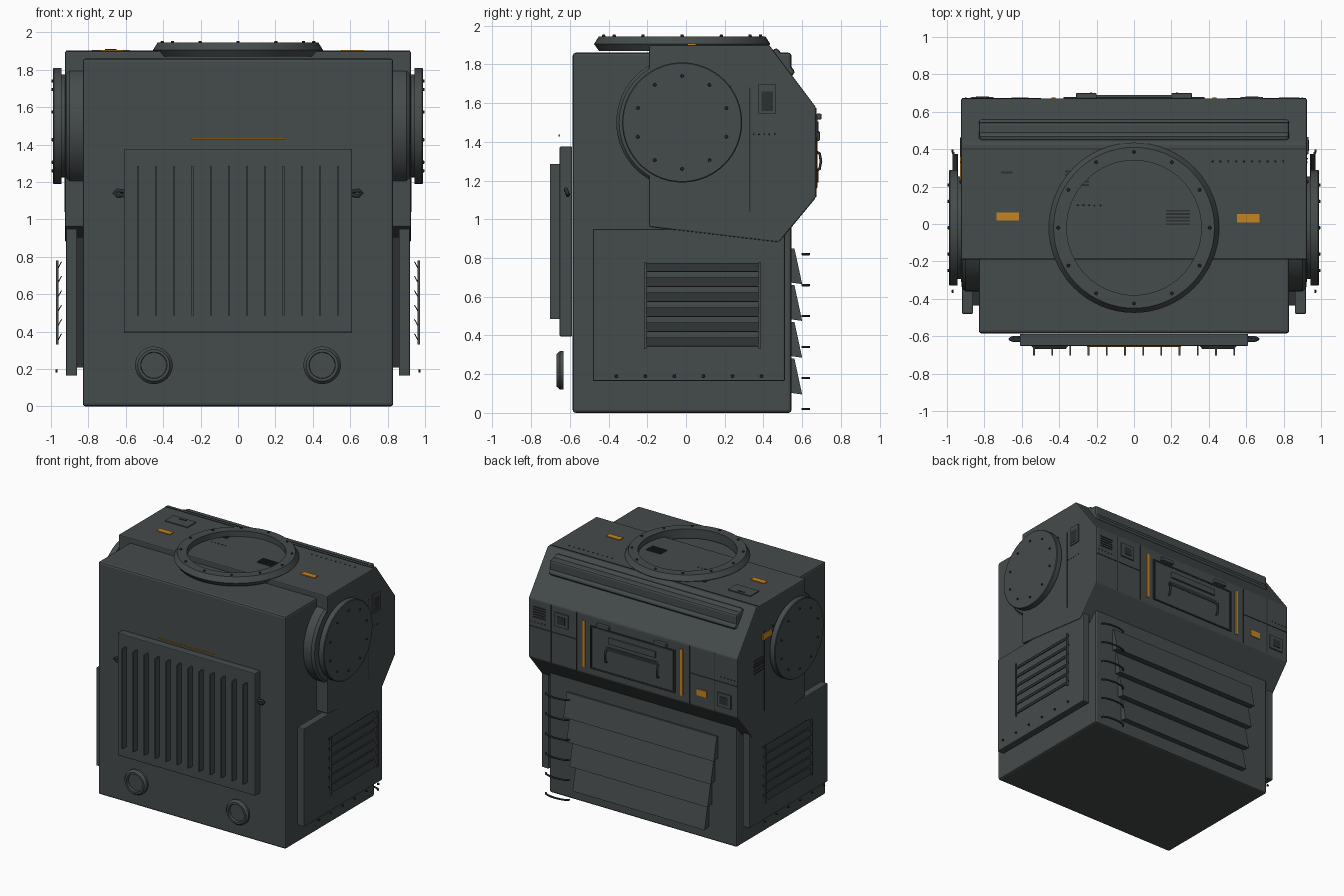
import bpy, bmesh, math
from mathutils import Vector, Matrix

cube = bpy.data.objects.get("Cube")
if cube:
    bpy.data.objects.remove(cube, do_unlink=True)


def material(name, rgb):
    m = bpy.data.materials.new(name)
    m.use_nodes = True
    m.diffuse_color = (*rgb, 1)
    m.node_tree.nodes["Principled BSDF"].inputs["Base Color"].default_value = (*rgb, 1)
    return m


GREY = material("slate grey", (0.060, 0.070, 0.072))
DARK = material("dark slate", (0.025, 0.029, 0.030))
AMBER = material("amber", (0.56, 0.23, 0.015))


def finish(name, bm, mat, bevel=0, smooth=False):
    bmesh.ops.recalc_face_normals(bm, faces=bm.faces)
    mesh = bpy.data.meshes.new(name)
    bm.to_mesh(mesh)
    bm.free()
    mesh.materials.append(mat)
    ob = bpy.data.objects.new(name, mesh)
    bpy.context.collection.objects.link(ob)
    if bevel:
        mod = ob.modifiers.new("Bevel", 'BEVEL')
        mod.width, mod.segments = bevel, 2
    if smooth:
        bpy.ops.object.select_all(action='DESELECT')
        ob.select_set(True)
        bpy.context.view_layer.objects.active = ob
        bpy.ops.object.shade_smooth_by_angle(angle=math.radians(35))
    return ob


def box(name, centre, size, mat=GREY, bevel=0, rot=None):
    bm = bmesh.new()
    bmesh.ops.create_cube(bm, size=1)
    bmesh.ops.scale(bm, vec=size, verts=bm.verts)
    if rot:
        bmesh.ops.rotate(bm, matrix=rot, verts=bm.verts)
    bmesh.ops.translate(bm, vec=centre, verts=bm.verts)
    return finish(name, bm, mat, bevel)


def prism(name, profile, half, mat=GREY, bevel=0):
    """Extrude a (y, z) profile along x, from -half to +half."""
    bm = bmesh.new()
    face = bm.faces.new([bm.verts.new((-half, y, z)) for y, z in profile])
    ext = bmesh.ops.extrude_face_region(bm, geom=[face])
    moved = [v for v in ext["geom"] if isinstance(v, bmesh.types.BMVert)]
    bmesh.ops.translate(bm, vec=(2 * half, 0, 0), verts=moved)
    return finish(name, bm, mat, bevel)


def lathe(name, profile, centre, axis, closed=False, mat=GREY, steps=64):
    """Turn an (radius, height) profile around the given axis."""
    bm = bmesh.new()
    pts = [bm.verts.new((r, 0, h)) for r, h in profile]
    pairs = list(zip(pts, pts[1:])) + ([(pts[-1], pts[0])] if closed else [])
    edges = [bm.edges.new(p) for p in pairs]
    bmesh.ops.spin(bm, geom=pts + edges, axis=(0, 0, 1), cent=(0, 0, 0),
                   angle=math.tau, steps=steps)
    bmesh.ops.remove_doubles(bm, verts=bm.verts, dist=1e-4)
    turn = Vector((0, 0, 1)).rotation_difference(Vector(axis)).to_matrix()
    bmesh.ops.rotate(bm, matrix=turn, verts=bm.verts)
    bmesh.ops.translate(bm, vec=centre, verts=bm.verts)
    return finish(name, bm, mat, smooth=True)


def bolts(name, points, axis, radius=0.01, height=0.012, mat=DARK):
    bm = bmesh.new()
    turn = Vector((0, 0, 1)).rotation_difference(Vector(axis)).to_matrix().to_4x4()
    for p in points:
        bmesh.ops.create_cone(bm, cap_ends=True, segments=8, radius1=radius,
                              radius2=radius * 0.7, depth=height,
                              matrix=Matrix.Translation(p) @ turn)
    return finish(name, bm, mat)


def rod(name, points, radius, mat=DARK):
    curve = bpy.data.curves.new(name, 'CURVE')
    curve.dimensions = '3D'
    curve.bevel_depth, curve.bevel_resolution = radius, 1
    curve.use_fill_caps = True
    spline = curve.splines.new('POLY')
    spline.points.add(len(points) - 1)
    for sp, p in zip(spline.points, points):
        sp.co = (*p, 1)
    curve.materials.append(mat)
    ob = bpy.data.objects.new(name, curve)
    bpy.context.collection.objects.link(ob)


def around(count):
    return [(math.cos(k * math.tau / count), math.sin(k * math.tau / count))
            for k in range(count)]


# Main cabinet and the wider upper housing
box("main_body", (0, -0.02, 0.93), (1.66, 1.13, 1.86), bevel=0.015)
prism("upper_housing", [(-0.19, 0.96), (0.48, 0.88), (0.67, 1.11), (0.67, 1.58),
                        (0.43, 1.90), (-0.19, 1.90)], 0.925, bevel=0.008)
slope = Matrix.Rotation(-math.atan2(0.32, 0.24), 3, 'X')
box("slope_bar", (0, 0.502, 1.811), (1.66, 0.165, 0.04), bevel=0.018, rot=slope)

# Roof ring with bolts
lathe("roof_ring", [(0.36, 1.87), (0.43, 1.87), (0.455, 1.905), (0.43, 1.945), (0.36, 1.945)],
      (0, -0.02, 0), (0, 0, 1), closed=True)
bolts("roof_ring_bolts", [(0.405 * c, -0.02 + 0.405 * s, 1.948) for c, s in around(12)], (0, 0, 1))

# Roof hatch, vents, seams and plates
box("roof_seam", (0, 0.40, 1.901), (1.84, 0.006, 0.004), DARK)
box("roof_hatch", (-0.68, 0.245, 1.903), (0.2, 0.11, 0.008), GREY)
box("roof_hatch_slot", (-0.68, 0.275, 1.908), (0.06, 0.012, 0.004), DARK)
for x, y in ((-0.305, 0.245), (0.235, 0.035)):
    for k in range(5):
        box("roof_vent", (x, y + (k - 2) * 0.018, 1.902), (0.13, 0.009, 0.006), DARK)
for x, y in ((-0.675, 0.04), (0.61, 0.03)):
    box("roof_plate", (x, y, 1.903), (0.12, 0.045, 0.007), AMBER)
bolts("roof_rivets", [(0.42 + k * 0.042, 0.335, 1.901) for k in range(10)]
      + [(-0.3 + k * 0.03, 0.1, 1.901) for k in range(5)], (0, 0, 1), 0.006, 0.006)

# Front grille
box("grille_panel", (0, -0.62, 0.885), (1.22, 0.065, 0.98), bevel=0.006)
for k in range(12):
    box("grille_fin", (-0.535 + k * 0.0973, -0.675, 0.885), (0.009, 0.055, 0.80))
box("front_strip", (0, -0.655, 1.432), (0.5, 0.006, 0.009), AMBER)

for s in (-1, 1):
    side = "left" if s > 0 else "right"

    # Front round fittings and grille loops
    lathe(side + "_front_dial", [(0, 0.012), (0.068, 0.012), (0.07, 0.036), (0.085, 0.036),
                                 (0.10, 0.018), (0.10, 0), (0, 0)],
          (s * 0.45, -0.632, 0.22), (0, -1, 0))
    rod(side + "_grille_loop", [(s * x, y, z) for x, y, z in (
        (0.61, -0.61, 1.13), (0.645, -0.61, 1.125), (0.66, -0.615, 1.14),
        (0.645, -0.62, 1.155), (0.61, -0.62, 1.15))], 0.011)

    # Side flange
    lathe(side + "_flange", [(0, 0.80), (0.34, 0.80), (0.34, 0.90), (0.325, 0.92), (0.275, 0.925),
                             (0.275, 0.945), (0.31, 0.945), (0.31, 0.985), (0.305, 0.99), (0, 0.99)],
          (0, -0.02, 1.5), (s, 0, 0))
    bolts(side + "_flange_bolts", [(s * 0.992, -0.02 + 0.24 * math.cos(a), 1.5 + 0.24 * math.sin(a))
                                   for a in (math.radians(18 + 36 * k) for k in range(10))], (s, 0, 0))

    # Lower side panel with louvre
    box(side + "_panel", (s * 0.89, 0.015, 0.557), (0.06, 0.99, 0.785), bevel=0.006)
    box(side + "_panel_mount", (s * 0.845, 0.015, 0.557), (0.04, 0.9, 0.7), DARK)
    for y in (-0.21, 0.38):
        box(side + "_louvre_post", (s * 0.967, y, 0.555), (0.012, 0.012, 0.45))
    for k in range(6):
        tilt = Matrix.Rotation(s * -0.5, 3, 'Y')
        box(side + "_louvre_slat", (s * 0.956, 0.085, 0.366 + k * 0.077), (0.005, 0.58, 0.052), DARK, rot=tilt)
    bolts(side + "_panel_bolts", [(s * 0.97, -0.36 + k * 0.15, 0.19) for k in range(6)], (s, 0, 0))

    # Upper side seam, rivets and screw
    box(side + "_side_seam", (s * 0.926, 0.33, 1.36), (0.004, 0.007, 0.64), DARK)
    bolts(side + "_side_rivets", [(s * 0.926, 0.35 + k * 0.027, 1.44) for k in range(5)],
          (s, 0, 0), 0.005, 0.006)
    bolts(side + "_side_screw", [(s * 0.926, 0.225, 1.68)], (s, 0, 0))

    # Rear amber bars, seams, hinges and grab handles
    box(side + "_rear_bar", (s * 0.43, 0.673, 1.345), (0.022, 0.008, 0.37), AMBER)
    for x in (0.5, 0.725):
        box(side + "_rear_seam", (s * x, 0.671, 1.345), (0.006, 0.004, 0.46), DARK)
    box(side + "_rear_cross_seam", (s * 0.71, 0.671, 1.36), (0.42, 0.004, 0.006), DARK)
    box(side + "_door_hinge", (s * 0.255, 0.685, 1.53), (0.11, 0.03, 0.03), GREY, bevel=0.006)
    rod(side + "_grab_handle", [(s * 0.23, y, z) for y, z in (
        (0.67, 1.25), (0.69, 1.26), (0.697, 1.30), (0.69, 1.34), (0.67, 1.35))], 0.008)
    box(side + "_door_edge", (s * 0.37, 0.674, 1.335), (0.012, 0.01, 0.34), DARK)
    bolts(side + "_rear_rivets", [(s * (0.78 + k * 0.03), 0.671, 1.40) for k in range(5)],
          (0, 1, 0), 0.005, 0.008)

# Side access box on one side, amber plate and vent on the other
box("left_access_box", (0.928, 0.42, 1.62), (0.012, 0.09, 0.15), GREY)
box("left_access_box_inset", (0.935, 0.42, 1.61), (0.003, 0.06, 0.10), DARK)
box("right_side_plate", (-0.928, 0.30, 1.636), (0.007, 0.12, 0.05), AMBER)
for k in range(5):
    box("right_side_vent", (-0.927, 0.40, 1.38 + k * 0.025), (0.006, 0.12, 0.01), DARK)

# Rear door and its fittings
box("rear_door", (0, 0.672, 1.335), (0.72, 0.008, 0.33))
for z in (1.17, 1.50):
    box("door_rail", (0, 0.674, z), (0.75, 0.01, 0.012), DARK)
box("door_bar", (0, 0.682, 1.43), (0.42, 0.018, 0.05), bevel=0.006)
box("door_slot", (0, 0.677, 1.36), (0.46, 0.004, 0.03), DARK)
for x, z in ((0.63, 1.475), (-0.81, 1.22)):
    box("rear_port", (x, 0.674, z), (0.12, 0.012, 0.11))
    box("rear_port_inset", (x, 0.681, z), (0.07, 0.004, 0.06), DARK)
for k in range(5):
    box("rear_vent", (0.83, 0.672, 1.44 + k * 0.02), (0.11, 0.006, 0.009), DARK)
box("rear_plate", (-0.61, 0.673, 1.226), (0.09, 0.007, 0.05), AMBER)

# Rear overlapping slats, narrowing downwards
for k in range(4):
    top = 0.85 - k * 0.19
    prism("rear_slat", [(0.53, top), (0.56, top), (0.60, top - 0.185), (0.53, top - 0.175)],
          0.665 - k * 0.027)

# Ladder rungs beside the slats
for k in range(6):
    arc = [math.pi * j / 8 for j in range(9)]
    rod("ladder_rung", [(0.715 + 0.105 * math.cos(a), 0.60 + 0.035 * math.sin(a), 0.02 + k * 0.16)
                        for a in arc], 0.007)
